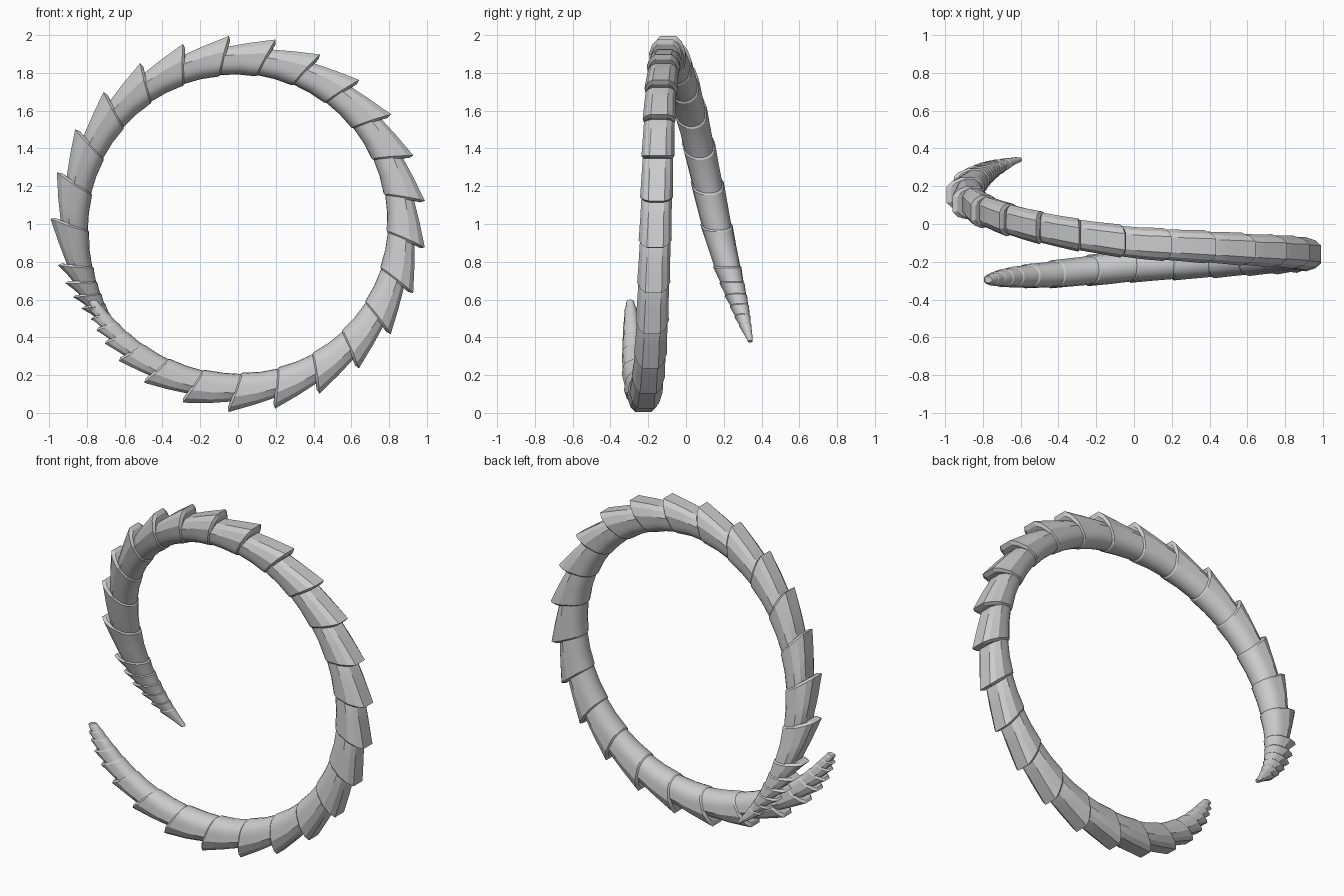
import bpy, bmesh
from math import sin, cos, pi, radians

if "Cube" in bpy.data.objects:
    bpy.data.objects.remove(bpy.data.objects["Cube"])

R = 0.865  # radius of the coil's centre line


def interp(table, x):
    for (x0, a), (x1, b) in zip(table, table[1:]):
        if x <= x1:
            return a + (b - a) * max(0, (x - x0) / (x1 - x0))
    return table[-1][1]


# sideways drift and thickness along the coil, by angle in degrees
DRIFT = [(-152, -.295), (-120, -.268), (-90, -.222), (-45, -.185), (0, -.16),
         (45, -.138), (90, -.1), (110, -.056), (130, 0), (155, .075),
         (180, .16), (195, .22), (210, .285), (225, .34)]
THICK = [(-153, .2), (-150, .36), (-143, .55), (-132, .72), (-118, .87), (-100, 1),
         (175, 1), (193, .86), (204, .68), (213, .48), (220, .3), (226, .15)]


def section(outer):
    """Rounded inner half, faceted outer half: (outward, sideways) points."""
    pts = [(-.075 * cos(a), .08 * sin(a))
           for a in [(-.5 + i / 10) * pi for i in range(11)]]
    half = [(outer * .38, .085), (outer * .78, .068), (outer, .042)]
    return pts + half + [(u, -v) for u, v in reversed(half)]


def ring(bm, angle, outer, k):
    verts = []
    for u, v in section(outer):
        s = interp(THICK, angle) * k
        # slanted cut: the outer edge leads the inner edge
        t = angle + 4.5 * s * (.125 - u) / .2
        r = R + u * s
        verts.append(bm.verts.new((r * cos(radians(t)), interp(DRIFT, t) + v * s,
                                   1 + r * sin(radians(t)))))
    return verts


def scale_segment(name, start, tip):
    bm = bmesh.new()
    span = start - tip
    over = min(1.5, span * .25)
    rings = [ring(bm, start + over, .07, .9),
             ring(bm, start - span * .05, .08, .95),
             ring(bm, start - span * .5, .098, .98),
             ring(bm, tip, .128, 1.03),
             ring(bm, tip - min(.5, span * .1), .118, .9)]
    for a, b in zip(rings, rings[1:]):
        for i in range(len(a)):
            j = (i + 1) % len(a)
            bm.faces.new((a[i], a[j], b[j], b[i]))
    bm.faces.new(rings[0])
    bm.faces.new(rings[-1])
    bmesh.ops.recalc_face_normals(bm, faces=bm.faces)
    me = bpy.data.meshes.new(name)
    bm.to_mesh(me)
    bm.free()
    ob = bpy.data.objects.new(name, me)
    bpy.context.collection.objects.link(ob)
    bpy.ops.object.select_all(action='DESELECT')
    ob.select_set(True)
    bpy.context.view_layer.objects.active = ob
    bpy.ops.object.shade_smooth_by_angle(angle=radians(22))


# scale tips: short at both ends, evenly spaced around the coil
tips = [224, 217, 213, 208.5, 204, 199, 193]
tips += [178.5 - 14.28 * i for i in range(21)]
tips += [-120.5, -131, -138, -143, -147, -150, -152.5]
for i, (a, b) in enumerate(zip(tips, tips[1:])):
    scale_segment(f"coil_scale_{i + 1}", a, b)
